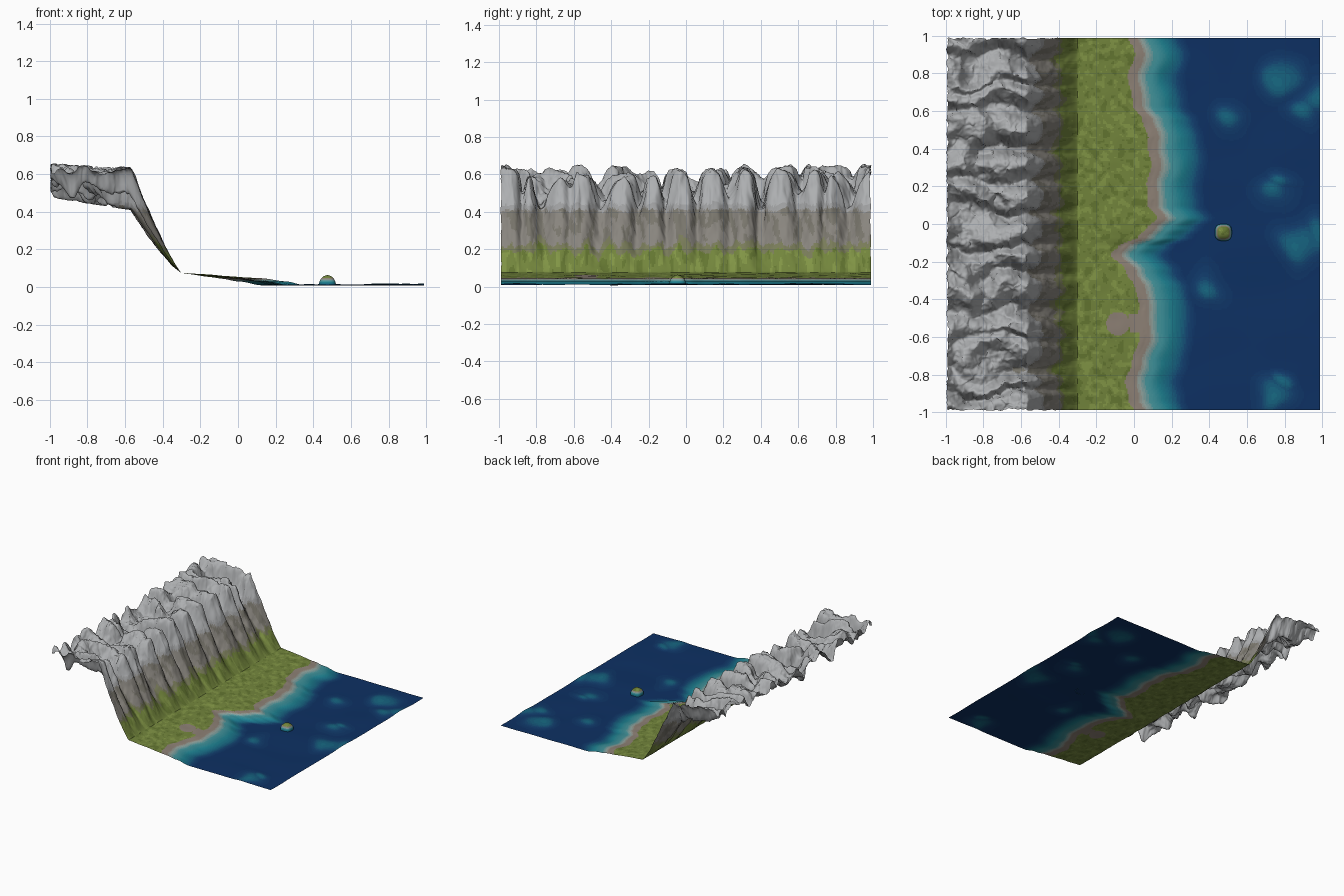
import bpy, bmesh, math
from mathutils import Vector, noise

if "Cube" in bpy.data.objects:
    bpy.data.objects.remove(bpy.data.objects["Cube"])

E = 0.988            # half size of the sheet
FOOT, LIP = -0.3, -0.57

# ---- palette: one material per colour band ----
COLOURS = {
    "rock": (0.42, 0.43, 0.44), "rock_dark": (0.34, 0.345, 0.35),
    "scree": (0.25, 0.235, 0.21), "scree_dark": (0.19, 0.18, 0.15), "scree_moss": (0.19, 0.2, 0.1),
    "grass": (0.17, 0.235, 0.045), "grass_light": (0.22, 0.3, 0.06), "grass_dark": (0.125, 0.18, 0.03),
    "sand": (0.27, 0.22, 0.18)}
# water blends from surf at the beach to deep blue, by distance from shore
WATER = [(.025, (.28, .24, .2)), (.045, (.3, .38, .35)), (.08, (.06, .3, .33)), (.15, (.012, .22, .28)),
         (.2, (.008, .13, .22)), (.24, (.006, .05, .16)), (.28, (.004, .03, .125))]
STEPS = 24
W0, W1 = WATER[0][0], WATER[-1][0]
for k in range(STEPS):
    d = W0 + (W1 - W0) * k / (STEPS - 1)
    for (a, p), (b, q) in zip(WATER, WATER[1:]):
        if d <= b + 1e-6:
            t = (d - a) / (b - a)
            COLOURS["water_%d" % k] = tuple(u + (v - u) * t for u, v in zip(p, q))
            break
NAMES = list(COLOURS)
MATS = []
for n, c in COLOURS.items():
    m = bpy.data.materials.new(n)
    m.diffuse_color = (*c, 1)
    m.use_nodes = True
    m.node_tree.nodes["Principled BSDF"].inputs["Base Color"].default_value = m.diffuse_color
    MATS.append(m)


def clamp(v, a=0.0, b=1.0):
    return max(a, min(b, v))


def water(d):
    return "water_%d" % round(clamp((d - W0) / (W1 - W0)) * (STEPS - 1))


def interp(pts, v):
    """Smoothed interpolation through (position, value) pairs."""
    if v <= pts[0][0]:
        return pts[0][1]
    for (a, p), (b, q) in zip(pts, pts[1:]):
        if v <= b:
            t = (v - a) / (b - a)
            return p + (q - p) * t * t * (3 - 2 * t)
    return pts[-1][1]


def nz(x, y, s, seed=0.0):
    return noise.noise(Vector((x * s, y * s, seed)))


# ---- mountains: plateau cut by wavy valleys, falling to the foot ----
# valleys at the lip: y, half width, depth
VALLEYS = [(-0.87, .03, .6), (-0.76, .04, .9), (-0.63, .025, .4), (-0.46, .055, 1), (-0.26, .04, .9),
           (-0.11, .03, .8), (0.04, .03, .8), (0.22, .045, .8), (0.41, .045, 1),
           (0.61, .045, .8), (0.75, .025, .6), (0.88, .045, .9)]


def plateau(x, y):
    top = 0.65 - 0.05 * (x + 1)
    depth = 0.17 + 0.1 * (x + 1)
    back = clamp((LIP - x) / 0.2)                    # 0 at lip, 1 behind
    wy = y + 0.05 * nz(x, y, 4.5, 3) + 0.13 * back * nz(x, y, 4, 8)
    cut = max(d * math.exp(-((wy - v) / w) ** 2) for v, w, d in VALLEYS)
    wx = x + 0.14 * nz(x, y, 5, 11)
    hollow = clamp(0.45 + 1.4 * noise.noise(Vector((wx * 5.5, wy * 8.5, 5.5))))
    hollow = hollow ** 1.2
    v = cut * (1 - 0.6 * back) + hollow * (0.2 + 0.5 * back)
    v += 0.07 * nz(x, y, 22, 2) + 0.05 * nz(x, y, 60, 4)
    return top - depth * clamp(v, -0.06, 1.03)


def mountain_point(x, y):
    s = clamp((FOOT - x) / (FOOT - LIP))
    z = 0.075 + (plateau(min(x, LIP + 0.35 * (x - LIP)), y) - 0.075) * s ** 1.2
    z += 0.008 * nz(x, y, 30, 7) * s * (1 - s) * 4
    j = 0.012 * s                                    # rough sideways crumple
    return (x + j * nz(x, y, 24, 20) + 0.4 * j * nz(x, y, 70, 21),
            y + j * nz(x, y, 24, 30) + 0.4 * j * nz(x, y, 70, 31), z)


def grass_shade(x, y):
    g = nz(x, y, 22, 40) + 0.6 * nz(x, y, 45, 41)
    return "grass_light" if g > 0.25 else "grass_dark" if g < -0.3 else "grass"


def mountain_colour(p):
    x, y, z = p
    n = nz(x + z, y, 16, 50) + 0.5 * nz(x + z, y, 40, 51)
    zz = z + 0.06 * n
    if z + 0.02 * n > 0.44:
        return "rock"
    if z + 0.02 * n > 0.41:
        return "rock_dark"
    if zz > 0.23:
        return "scree" if n > -0.1 else "scree_dark"
    if zz > 0.19:
        return "scree_moss"
    return grass_shade(x + z, y)


# ---- lowland: meadow, beach and sea bed follow the coast line ----
COAST = [(-1, .03), (-.93, .0), (-.84, -.02), (-.74, .01), (-.6, .05), (-.45, .05), (-.34, .03),
         (-.25, -.02), (-.16, -.09), (-.12, -.06), (-.07, .04), (-.02, .09), (.03, .15), (.1, .1),
         (.2, .09), (.33, .115), (.45, .1), (.55, .07), (.63, .02), (.78, -.01), (.9, .03), (1, -.01)]
# raised banks under the sea: x, y, radius
BANK = [(.5, .54, .08), (.73, .18, .08), (.77, .25, .06), (.88, -.1, .1), (.39, -.33, .09),
        (.73, -.9, .08), (.78, -.84, .05), (.9, .6, .08), (.96, .68, .09), (.78, .78, .08), (.97, -.05, .1)]


def shore(x, y):
    return x - interp(COAST, y) - 0.012 * nz(x, y, 9, 60)


def banks(x, y):
    wx, wy = x + 0.07 * nz(x, y, 5, 70), y + 0.07 * nz(x, y, 5, 71)
    return max(math.exp(-((wx - a) ** 2 + (wy - b) ** 2) / r ** 2) for a, b, r in BANK)


def lowland_point(x, y):
    d = shore(x, y)
    if d < 0:
        t = (x - FOOT) / (x - FOOT - d + 1e-9)
        z = 0.075 - 0.031 * t + 0.003 * nz(x, y, 12, 80) * min(1, t * 4)
    else:
        z = interp([(0, .044), (.1, .03), (.22, .01)], d)
        z += min(1, d / .2) * (0.007 * banks(x, y) + 0.004 * nz(x, y, 4, 81))
    return (x, y, max(z, 0.0))


def lowland_colour(p):
    x, y, z = p
    d = shore(x, y)
    clearing = math.hypot(x + .085, y + .53) < .062 or (d > -.07 and abs(y + .53) < .05)
    if d < W0 and (d > -0.025 or clearing):
        return "sand"
    if d < 0:
        return grass_shade(x, y)
    return water(min(d, W1 - 0.085 * banks(x, y)))


def finish(bm, name, colour):
    for f in bm.faces:
        f.smooth = True
        f.material_index = NAMES.index(colour(f.calc_center_median()))
    me = bpy.data.meshes.new(name)
    for m in MATS:
        me.materials.append(m)
    bm.to_mesh(me)
    bm.free()
    ob = bpy.data.objects.new(name, me)
    bpy.context.collection.objects.link(ob)
    return ob


def sheet(name, x0, x1, nx, ny, point, colour):
    bm = bmesh.new()
    rows = [[bm.verts.new(point(x0 + (x1 - x0) * i / nx, -E + 2 * E * j / ny))
             for j in range(ny + 1)] for i in range(nx + 1)]
    for a, b in zip(rows, rows[1:]):
        for j in range(ny):
            bm.faces.new((a[j], b[j], b[j + 1], a[j + 1]))
    return finish(bm, name, colour)


sheet("mountain_range", -0.992, FOOT, 110, 290, mountain_point, mountain_colour)
sheet("coast_and_sea", FOOT, E, 180, 260, lowland_point, lowland_colour)

# ---- island: squarish dome rising from the sea ----
bm = bmesh.new()
N, R = 32, 10
CX, CY, RAD, H = 0.475, -0.045, 0.045, 0.052
top = bm.verts.new((CX, CY, 0.012 + H))
rings = []
for k in range(1, R + 1):
    a = k / R * math.pi / 2
    ring = []
    for i in range(N):
        t = 2 * math.pi * i / N
        sq = (abs(math.cos(t)) ** 3 + abs(math.sin(t)) ** 3) ** (-1 / 3)
        r = RAD * math.sin(a) * sq
        ring.append(bm.verts.new((CX + r * math.cos(t), CY + r * math.sin(t), 0.01 + H * math.cos(a))))
    rings.append(ring)
for i in range(N):
    bm.faces.new((top, rings[0][i], rings[0][(i + 1) % N]))
    for a, b in zip(rings, rings[1:]):
        bm.faces.new((a[i], b[i], b[(i + 1) % N], a[(i + 1) % N]))


def island_colour(p):
    if p.z > 0.047:
        return grass_shade(p.x, p.y)
    return "sand" if p.z > 0.041 else water(0.04 + (0.041 - p.z) * 6)


finish(bm, "island", island_colour)
